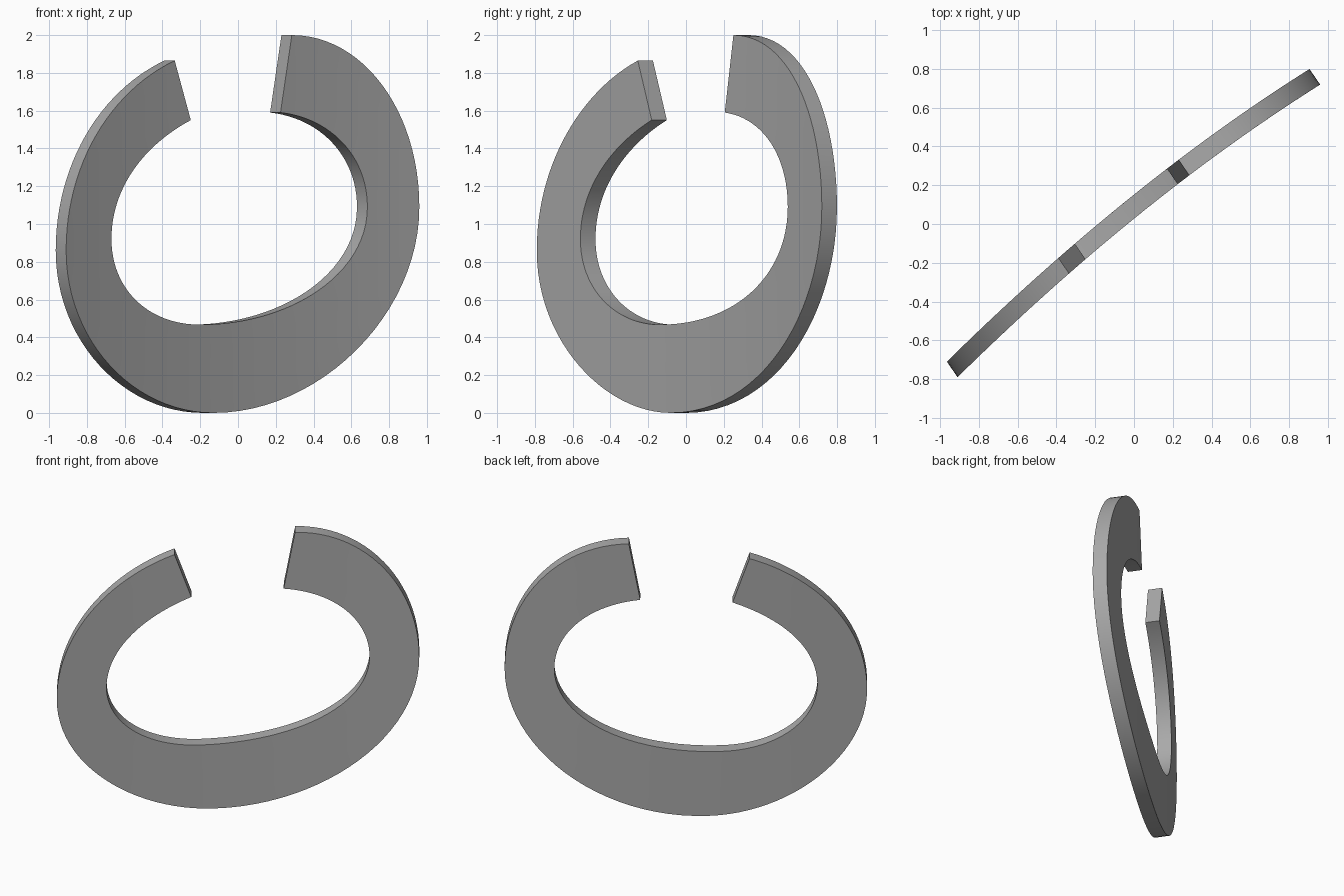
import bpy
import bmesh
from mathutils import Vector
from mathutils.geometry import interpolate_bezier

cube = bpy.data.objects.get("Cube")
if cube:
    bpy.data.objects.remove(cube, do_unlink=True)

STEPS = 24      # points per curve segment
ACROSS = 4      # faces across the width of the band
DEPTH = Vector((-0.055, 0.08, 0))


# Outline in x and z: each knot is (point, handle in, handle out)
def outline(knots):
    points = []
    for (p, _, out), (q, into, _) in zip(knots, knots[1:]):
        seg = interpolate_bezier(Vector(p), Vector(out), Vector(into), Vector(q), STEPS + 1)
        points += seg if not points else seg[1:]
    return points


outer = outline([
    ((-0.335, 1.865), None, (-0.68, 1.70)),
    ((-0.91, 0.86), (-0.91, 1.31), (-0.91, 0.38)),
    ((-0.13, 0.0), (-0.55, 0.0), (0.43, 0.0)),
    ((0.96, 1.09), (0.96, 0.52), (0.96, 1.60)),
    ((0.285, 2.0), (0.66, 2.0), None),
])
inner = outline([
    ((-0.25, 1.55), None, (-0.51, 1.41)),
    ((-0.67, 0.92), (-0.67, 1.18), (-0.67, 0.66)),
    ((-0.20, 0.467), (-0.48, 0.467), (0.27, 0.467)),
    ((0.685, 1.09), (0.685, 0.73), (0.685, 1.36)),
    ((0.225, 1.59), (0.49, 1.56), None),
])


# The band lies on a gently bowed upright sheet
def on_sheet(p):
    x, z = p
    y = -0.79 + 0.807 * (x + 0.91) + 0.095 * (x + 0.91) * (0.96 - x)
    return Vector((x, y, z))


bm = bmesh.new()
rows = []
for a, b in zip(outer, inner):
    rows.append([bm.verts.new(on_sheet(a.lerp(b, i / ACROSS))) for i in range(ACROSS + 1)])
for r, s in zip(rows, rows[1:]):
    for i in range(ACROSS):
        bm.faces.new((r[i], s[i], s[i + 1], r[i + 1]))

# Thicken into a solid band
front = bm.faces[:]
back = bmesh.ops.extrude_face_region(bm, geom=front, use_keep_orig=True)["geom"]
bmesh.ops.translate(bm, verts=[g for g in back if isinstance(g, bmesh.types.BMVert)], vec=DEPTH)
bmesh.ops.recalc_face_normals(bm, faces=bm.faces)

mesh = bpy.data.meshes.new("open_band")
bm.to_mesh(mesh)
bm.free()
band = bpy.data.objects.new("open_band", mesh)
bpy.context.collection.objects.link(band)

# Plain grey
grey = bpy.data.materials.new("grey")
grey.use_nodes = True
colour = (0.4, 0.4, 0.4, 1)
grey.diffuse_color = colour
grey.node_tree.nodes["Principled BSDF"].inputs["Base Color"].default_value = colour
mesh.materials.append(grey)

# Smooth sides with sharp rims
bpy.ops.object.select_all(action="DESELECT")
band.select_set(True)
bpy.context.view_layer.objects.active = band
bpy.ops.object.shade_smooth_by_angle(angle=0.52)
